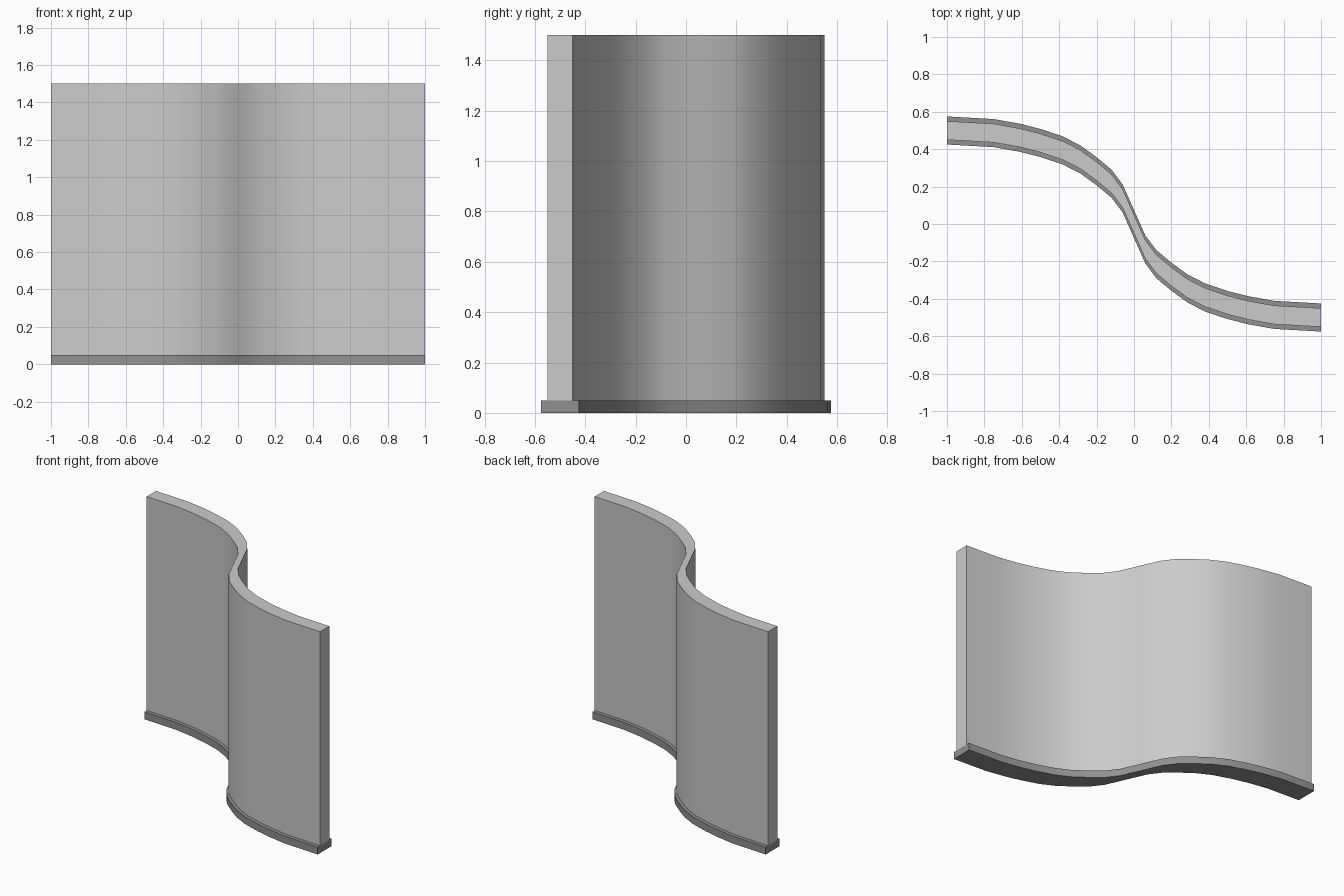
import bpy

if "Cube" in bpy.data.objects:
    bpy.data.objects.remove(bpy.data.objects["Cube"])

# Right half of the S-shaped centre line (x, y); the other half is its point reflection
HALF = [(0.06, -0.135), (0.12, -0.215), (0.2, -0.282), (0.285, -0.344),
        (0.38, -0.393), (0.5, -0.433), (0.61, -0.461), (0.75, -0.486), (1.0, -0.5)]
PATH = [(-x, -y) for x, y in reversed(HALF)] + [(0, 0)] + HALF


def s_panel(name, thickness, z0, z1):
    """Upright panel following the path, with constant thickness along y."""
    verts, faces = [], []
    h = thickness / 2
    for x, y in PATH:
        verts += [(x, y - h, z0), (x, y + h, z0), (x, y + h, z1), (x, y - h, z1)]
    for i in range(len(PATH) - 1):
        a, b = 4 * i, 4 * i + 4
        for k in range(4):
            n = (k + 1) % 4
            faces.append((a + k, a + n, b + n, b + k))
    last = len(verts) - 4
    faces += [(3, 2, 1, 0), (last, last + 1, last + 2, last + 3)]
    mesh = bpy.data.meshes.new(name)
    mesh.from_pydata(verts, [], faces)
    mesh.update()
    obj = bpy.data.objects.new(name, mesh)
    bpy.context.collection.objects.link(obj)
    # Smooth along the bend, sharp at the corners
    bpy.ops.object.select_all(action='DESELECT')
    obj.select_set(True)
    bpy.context.view_layer.objects.active = obj
    bpy.ops.object.shade_smooth_by_angle(angle=0.6)
    return obj


# Dark foot strip
base = s_panel("base_strip", 0.15, 0.0, 0.05)
dark = bpy.data.materials.new("dark_grey")
dark.diffuse_color = (0.28, 0.28, 0.28, 1)
dark.use_nodes = True
dark.node_tree.nodes["Principled BSDF"].inputs["Base Color"].default_value = dark.diffuse_color
base.data.materials.append(dark)

# Tall curved wall
s_panel("curved_wall", 0.1, 0.05, 1.5)
